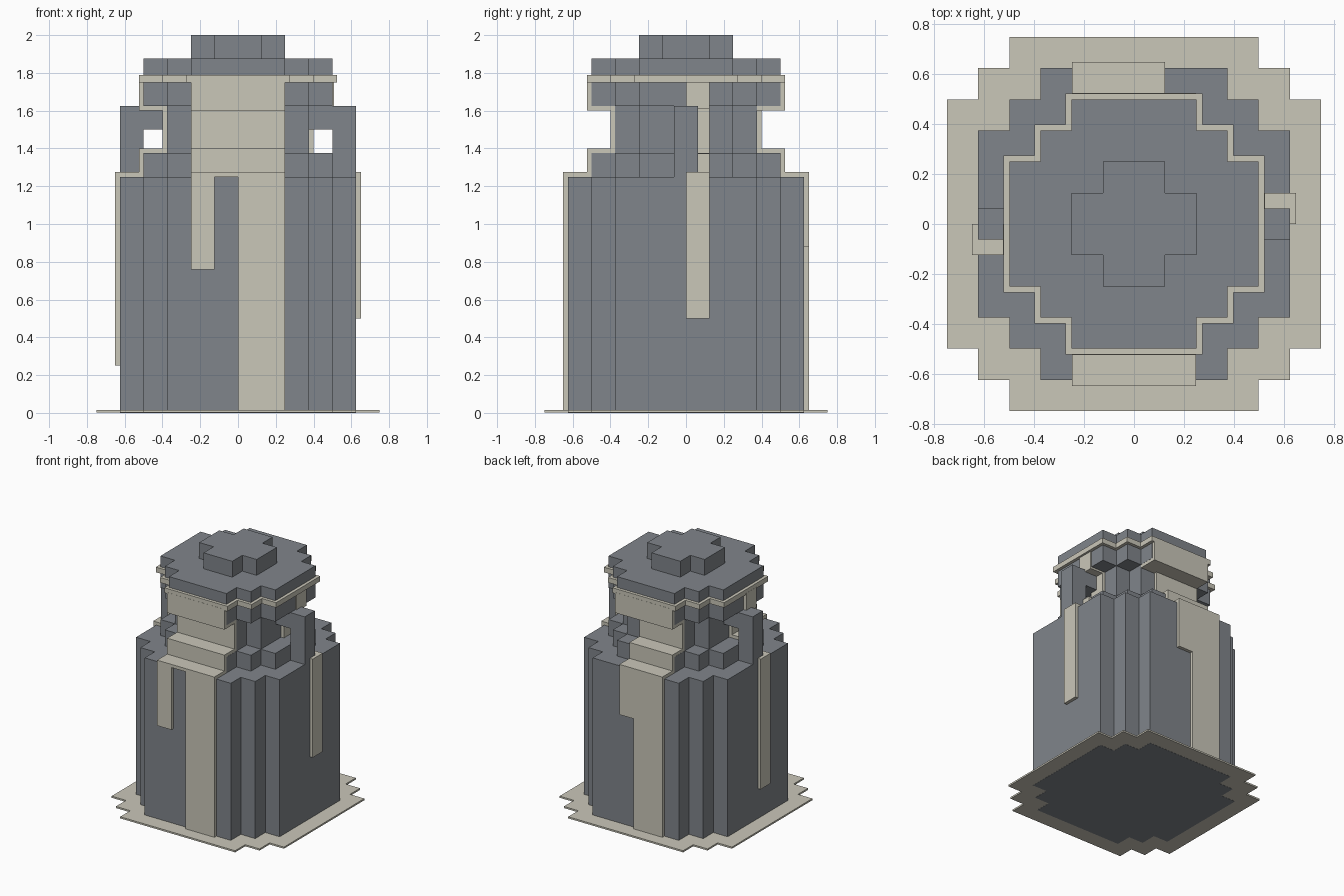
import bpy, bmesh

if "Cube" in bpy.data.objects:
    bpy.data.objects.remove(bpy.data.objects["Cube"])


def material(name, rgb):
    m = bpy.data.materials.new(name)
    m.diffuse_color = (*rgb, 1)
    m.use_nodes = True
    m.node_tree.nodes["Principled BSDF"].inputs["Base Color"].default_value = m.diffuse_color
    return m


GREY = material("slate_grey", (0.216, 0.233, 0.256))
CREAM = material("cream", (0.59, 0.57, 0.485))


def finish(name, bm, mat):
    bmesh.ops.recalc_face_normals(bm, faces=bm.faces)
    me = bpy.data.meshes.new(name)
    bm.to_mesh(me)
    bm.free()
    me.materials.append(mat)
    ob = bpy.data.objects.new(name, me)
    bpy.context.collection.objects.link(ob)
    return ob


def stepped_prism(name, steps, z0, z1, mat):
    """Prism with stair-stepped corners; steps are (half x, half y), x rising."""
    q = []
    for i, (x, y) in enumerate(steps):
        if i:
            q.append((steps[i - 1][0], y))
        q.append((x, y))
    outline = (q + [(x, -y) for x, y in reversed(q)]
               + [(-x, -y) for x, y in q] + [(-x, y) for x, y in reversed(q)])
    bm = bmesh.new()
    face = bm.faces.new([bm.verts.new((x, y, z0)) for x, y in outline])
    top = bmesh.ops.extrude_face_region(bm, geom=[face])
    verts = [v for v in top["geom"] if isinstance(v, bmesh.types.BMVert)]
    bmesh.ops.translate(bm, verts=verts, vec=(0, 0, z1 - z0))
    return finish(name, bm, mat)


def boxes(name, specs, mat):
    """One object from boxes given as (x0, x1, y0, y1, z0, z1)."""
    bm = bmesh.new()
    for x0, x1, y0, y1, z0, z1 in specs:
        vs = bmesh.ops.create_cube(bm, size=1)["verts"]
        for v in vs:
            v.co = (x1 if v.co.x > 0 else x0,
                    y1 if v.co.y > 0 else y0,
                    z1 if v.co.z > 0 else z0)
    return finish(name, bm, mat)


def ring(r, grow=0.0):
    """Three-step round outline of half width r."""
    return [(r - 0.25 + grow, r + grow), (r - 0.125 + grow, r - 0.125 + grow),
            (r + grow, r - 0.25 + grow)]


# Jar, from the ground up
stepped_prism("base_plate", ring(0.75), 0.001, 0.014, CREAM)
stepped_prism("body", ring(0.625), 0, 1.25, GREY)
stepped_prism("shoulder", ring(0.5), 1.25, 1.375, GREY)
stepped_prism("neck", [(0.25, 0.375), (0.375, 0.25)], 1.375, 1.625, GREY)
stepped_prism("lid", ring(0.5), 1.625, 1.875, GREY)
stepped_prism("lid_band", ring(0.5, 0.024), 1.75, 1.79, CREAM)
stepped_prism("knob", [(0.125, 0.25), (0.25, 0.125)], 1.875, 2.0, GREY)

# Square handles on both sides
for side, s in (("left", -1), ("right", 1)):
    parts = []
    for a, b, z0, z1 in ((0.37, 0.5, 1.5, 1.625), (0.5, 0.625, 1.25, 1.625)):
        parts.append((min(s * a, s * b), max(s * a, s * b), -0.0625, 0.0625, z0, z1))
    boxes(side + "_handle", parts, GREY)

# Front glaze drip
W = 0.249
boxes("front_drip", [
    (-W, W, -0.525, -0.36, 1.6, 1.76),
    (-W, W, -0.4, -0.36, 1.39, 1.61),
    (-W, W, -0.525, -0.36, 1.26, 1.4),
    (-W, W, -0.65, -0.49, 1.25, 1.275),
    (-W, -0.125, -0.65, -0.61, 0.76, 1.25),
    (0, W, -0.65, -0.61, 0.01, 1.25),
], CREAM)

# Back glaze drip
boxes("back_drip", [
    (-W, W, 0.36, 0.525, 1.6, 1.76),
    (-W, 0.125, 0.36, 0.4, 1.39, 1.61),
    (-W, 0.125, 0.36, 0.525, 1.26, 1.4),
    (-W, 0.125, 0.49, 0.65, 1.25, 1.275),
    (0, 0.125, 0.61, 0.65, 0.88, 1.25),
    (-W, 0, 0.61, 0.65, 0.01, 1.25),
], CREAM)

# Narrow side drips
boxes("left_drip", [
    (-0.525, -0.36, -0.125, 0, 1.6, 1.76),
    (-0.4, -0.36, -0.125, 0, 1.39, 1.61),
    (-0.525, -0.36, -0.125, 0, 1.26, 1.4),
    (-0.65, -0.49, -0.125, 0, 1.25, 1.275),
    (-0.65, -0.61, -0.125, 0, 0.25, 1.25),
], CREAM)
boxes("right_drip", [
    (0.36, 0.508, 0, 0.125, 1.61, 1.76),
    (0.36, 0.4, 0, 0.125, 1.37, 1.61),
    (0.46, 0.525, 0, 0.125, 1.26, 1.374),
    (0.49, 0.65, 0, 0.125, 1.25, 1.275),
    (0.61, 0.65, 0, 0.125, 0.5, 1.25),
], CREAM)
